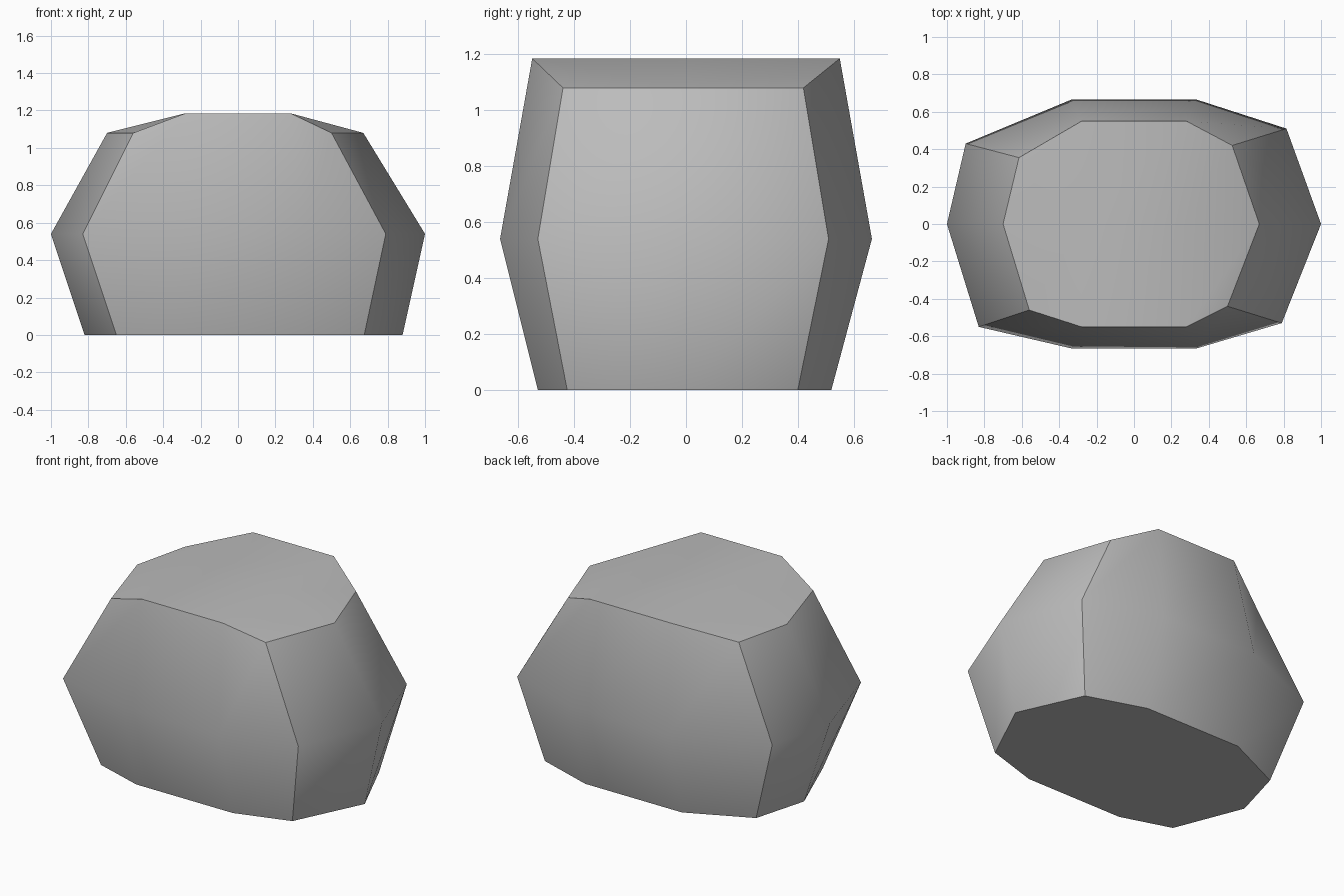
import bpy
import bmesh

if "Cube" in bpy.data.objects:
    bpy.data.objects.remove(bpy.data.objects["Cube"], do_unlink=True)

# Stone colour
stone = bpy.data.materials.new("grey stone")
stone.use_nodes = True
grey = (0.5, 0.5, 0.5, 1)
stone.diffuse_color = grey
stone.node_tree.nodes["Principled BSDF"].inputs["Base Color"].default_value = grey

bm = bmesh.new()


def ring(z, z_mid, mid, front, back, left, right, fr, br, bl, fl):
    """One closed outline: two middle points on each long side, irregular corners, one point per end."""
    points = [(-mid, front, z_mid), (mid, front, z_mid),
              (*fr, z), (right, 0, z), (*br, z),
              (mid, back, z_mid), (-mid, back, z_mid),
              (*bl, z), (left, 0, z), (*fl, z)]
    return [bm.verts.new(p) for p in points]


# Base, waist and crown outlines
base = ring(0, 0, 0.335, -0.53, 0.52, -0.82, 0.88,
            (0.675, -0.425), (0.7, 0.4), (-0.725, 0.34), (-0.65, -0.43))
waist = ring(0.54, 0.54, 0.335, -0.665, 0.665, -1, 1,
             (0.79, -0.53), (0.815, 0.51), (-0.9, 0.43), (-0.83, -0.55))
crown = ring(1.08, 1.185, 0.28, -0.55, 0.55, -0.7, 0.67,
             (0.5, -0.44), (0.525, 0.42), (-0.615, 0.355), (-0.56, -0.46))

# Sides
count = len(base)
for low, high in ((base, waist), (waist, crown)):
    for i in range(count):
        j = (i + 1) % count
        bm.faces.new((low[i], low[j], high[j], high[i]))

# Underside
bm.faces.new(base[::-1])

# Top, with a level ridge sloping down to both ends
hub_l, hub_r = (bm.verts.new((x, 0, 1.185)) for x in (-0.28, 0.28))
a, b, c, d, e, f, g, h, i, j = crown
for quad in ((a, b, hub_r, hub_l), (hub_l, hub_r, f, g),
             (b, c, d, hub_r), (hub_r, d, e, f),
             (j, a, hub_l, i), (i, hub_l, g, h)):
    bm.faces.new(quad)

# Smooth sides meeting at sharp rims and corners
bmesh.ops.recalc_face_normals(bm, faces=bm.faces)
for face in bm.faces:
    face.smooth = True
corners = (2, 4, 7, 9)
sharp_pairs = [(r[k], r[k - 1]) for r in (base, crown) for k in range(count)]
sharp_pairs += [(low[k], high[k]) for low, high in ((base, waist), (waist, crown)) for k in corners]
for pair in sharp_pairs:
    bm.edges.get(pair).smooth = False

mesh = bpy.data.meshes.new("rock")
bm.to_mesh(mesh)
bm.free()
mesh.materials.append(stone)
rock = bpy.data.objects.new("rock", mesh)
bpy.context.collection.objects.link(rock)
